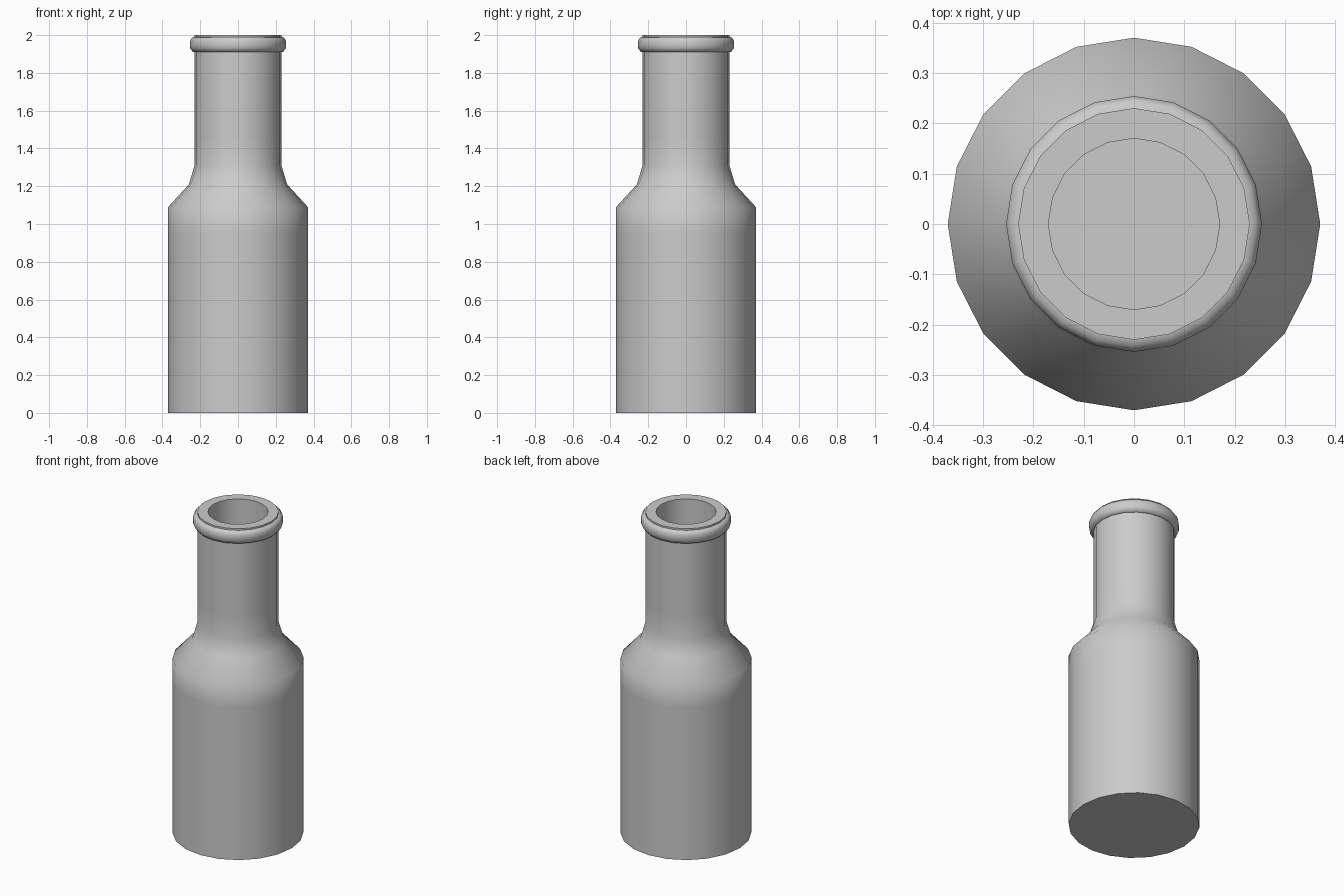
import bpy, bmesh, math

if "Cube" in bpy.data.objects:
    bpy.data.objects.remove(bpy.data.objects["Cube"])

SIDES = 20


def lathe(name, profile, closed=False):
    """Revolve (radius, z) points around z with a vertex on each axis."""
    bm = bmesh.new()
    rings = []
    for r, z in profile:
        if r == 0:
            rings.append([bm.verts.new((0, 0, z))] * SIDES)
        else:
            rings.append([bm.verts.new((r * math.cos(math.tau * i / SIDES),
                                        r * math.sin(math.tau * i / SIDES), z))
                          for i in range(SIDES)])
    pairs = list(zip(rings, rings[1:]))
    if closed:
        pairs.append((rings[-1], rings[0]))
    for a, b in pairs:
        for i in range(SIDES):
            j = (i + 1) % SIDES
            bm.faces.new(dict.fromkeys((a[i], a[j], b[j], b[i])))
    bmesh.ops.recalc_face_normals(bm, faces=bm.faces)
    mesh = bpy.data.meshes.new(name)
    bm.to_mesh(mesh)
    bm.free()
    ob = bpy.data.objects.new(name, mesh)
    bpy.context.collection.objects.link(ob)
    bpy.ops.object.select_all(action='DESELECT')
    ob.select_set(True)
    bpy.context.view_layer.objects.active = ob
    bpy.ops.object.shade_smooth_by_angle(angle=math.radians(50))
    return ob


# Bottle: outer wall, lip bead, rim, then the hollow inside down to the floor
outer = [(0, 0), (0.37, 0), (0.37, 0.95), (0.37, 1.09), (0.26, 1.21),
         (0.23, 1.31), (0.23, 1.45), (0.23, 1.91)]
lip = [(0.24, 1.912), (0.254, 1.932), (0.254, 1.97), (0.243, 1.987),
       (0.23, 1.99), (0.23, 2.0)]
inner = [(0.17, 2.0), (0.17, 1.45), (0.17, 1.30), (0.21, 1.17),
         (0.31, 1.06), (0.31, 0.95), (0.31, 0.06), (0, 0.06)]
lathe("bottle", outer + lip + inner)
